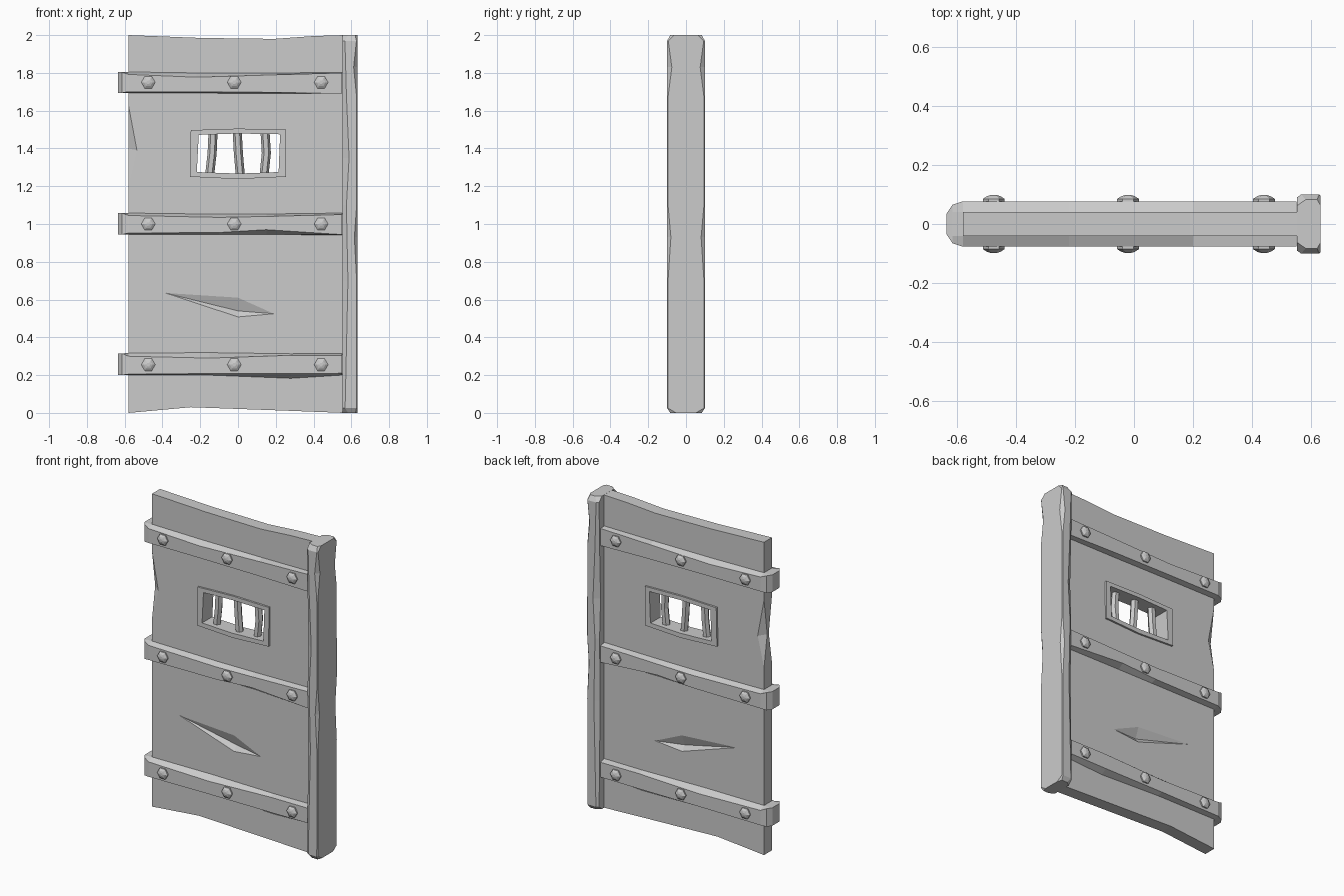
import bpy, bmesh
from math import cos, sin, pi

if "Cube" in bpy.data.objects:
    bpy.data.objects.remove(bpy.data.objects["Cube"])


def finish(name, bm):
    bmesh.ops.recalc_face_normals(bm, faces=bm.faces)
    me = bpy.data.meshes.new(name)
    bm.to_mesh(me)
    bm.free()
    ob = bpy.data.objects.new(name, me)
    bpy.context.collection.objects.link(ob)
    return ob


def loft(name, rings, capped=True):
    """Skin a list of equal-length point rings; uncapped means closed on itself."""
    bm = bmesh.new()
    vs = [[bm.verts.new(p) for p in r] for r in rings]
    n = len(rings[0])
    pairs = list(zip(vs, vs[1:]))
    if capped:
        bm.faces.new(vs[0])
        bm.faces.new(vs[-1])
    else:
        pairs.append((vs[-1], vs[0]))
    for a, b in pairs:
        for i in range(n):
            j = (i + 1) % n
            bm.faces.new((a[i], a[j], b[j], b[i]))
    return finish(name, bm)


def hull(name, pts):
    bm = bmesh.new()
    for p in pts:
        bm.verts.new(p)
    bmesh.ops.convex_hull(bm, input=bm.verts)
    return finish(name, bm)


def slab(name, outline, y):
    return loft(name, [[(x, s * y, z) for x, z in outline] for s in (-1, 1)])


# Door panel with uneven top and bottom
panel = slab("door_panel", [(-.58, 0), (-.25, .03), (.25, .012), (.56, 0), (.56, 2),
                            (.4, 1.995), (.19, 1.98), (-.2, 1.985), (-.58, 2)], .04)

# Cutters: window opening, gouges and chipped edge on both faces
cutters = [slab("window_cutter", [(-.235, 1.262), (.238, 1.262), (.238, 1.488), (-.235, 1.488)], .2)]
for s in (-1, 1):
    cutters.append(hull("gouge_cutter", [
        (-.385, s * .04, .635), (0, s * .04, .61), (.19, s * .04, .525),
        (0, s * .04, .508), (0, s * .014, .54), (0, s * .07, .56)]))
    cutters.append(hull("chip_cutter", [
        (-.58, s * .04, 1.63), (-.535, s * .04, 1.39), (-.58, s * .04, 1.2),
        (-.58, s * .008, 1.4), (-.66, s * .1, 1.4)]))
for c in cutters:
    c.hide_render = True
    m = panel.modifiers.new("cut", 'BOOLEAN')
    m.operation, m.solver, m.object = 'DIFFERENCE', 'EXACT', c
dg = bpy.context.evaluated_depsgraph_get()
cut_mesh = bpy.data.meshes.new_from_object(panel.evaluated_get(dg))
panel.modifiers.clear()
panel.data = cut_mesh
for c in cutters:
    bpy.data.objects.remove(c)

# Window frame
outer = [(-.255, 1.25), (0, 1.238), (.253, 1.25), (.255, 1.5), (0, 1.505), (-.25, 1.497)]
inner = [(-.218, 1.275), (0, 1.267), (.215, 1.275), (.223, 1.475), (0, 1.479), (-.208, 1.472)]
D = .052
loft("window_frame", [[(x, y, z) for x, z in o]
                      for o, y in ((outer, -D), (outer, D), (inner, D), (inner, -D))], capped=False)

# Bent window bars
for xs in ((-.15, -.137, -.132), (.012, .002, -.004), (.138, .15, .143)):
    loft("window_bar", [[(x + .024 * cos(k * pi / 3), .024 * sin(k * pi / 3), z) for k in range(6)]
                        for x, z in zip(xs, (1.26, 1.375, 1.49))])


# Iron straps wrapping the left edge: (x, half depth, worn low, worn high, low, high)
def strap(z, stations):
    rings = []
    for x, y, lw, hw, l, h in stations:
        b = min(y, .045) * .9
        l, h, lw, hw = z + l, z + h, z + lw, z + hw
        rings.append([(x, -y, lw), (x, -y, hw), (x, -b, h), (x, b, h),
                      (x, y, hw), (x, y, lw), (x, b, l), (x, -b, l)])
    loft("iron_strap", rings)


def end(lo, hi):
    return [(-.635, .035, lo, hi, lo, hi), (-.615, .065, lo, hi, lo, hi)]


strap(1.75, end(-.056, .054) + [(-.58, .077, -.05, .042, -.056, .055), (-.22, .077, -.05, .027, -.057, .05),
                                (.2, .077, -.053, .04, -.06, .05), (.55, .077, -.06, .05, -.06, .052)])
strap(1.0, end(-.056, .058) + [(-.58, .077, -.048, .045, -.056, .058), (-.1, .077, -.045, .035, -.056, .052),
                               (.15, .077, -.03, .04, -.056, .053), (.55, .077, -.056, .05, -.058, .058)])
strap(.255, end(-.055, .06) + [(-.58, .077, -.05, .045, -.055, .062), (-.15, .077, -.047, .035, -.055, .064),
                               (.28, .077, -.047, .05, -.072, .058), (.55, .077, -.045, .05, -.055, .06)])

# Hexagonal bolts on both sides
for z in (1.75, 1.0, .255):
    for x in (-.475, -.02, .44):
        for s in (-1, 1):
            loft("strap_bolt", [[(x + r * cos(k * pi / 3), s * y, z + r * sin(k * pi / 3)) for k in range(6)]
                                for y, r in ((.065, .037), (.085, .037), (.094, .023), (.098, .01))])

# Hinge post: (z, left chamfer, right chamfer x, right chamfer y, half depth)
rings = []
for z, cl, cx, cy, y in ((0, .03, .01, .03, .083), (.025, .015, .005, .006, .1), (.7, .03, .004, .005, .1),
                         (.93, .025, .016, .02, .1), (1.1, .022, .004, .005, .1), (1.35, .036, .004, .005, .1),
                         (1.68, .022, .005, .006, .1), (1.83, .018, .02, .025, .1),
                         (1.97, .014, .005, .006, .1), (2, .03, .012, .02, .083)):
    side = [(.552, y - cl * .7), (.552 + cl, y), (.632 - cx, y), (.632, y - cy)]
    rings.append([(x, -b, z) for x, b in side] + [(x, b, z) for x, b in reversed(side)])
loft("hinge_post", rings)
